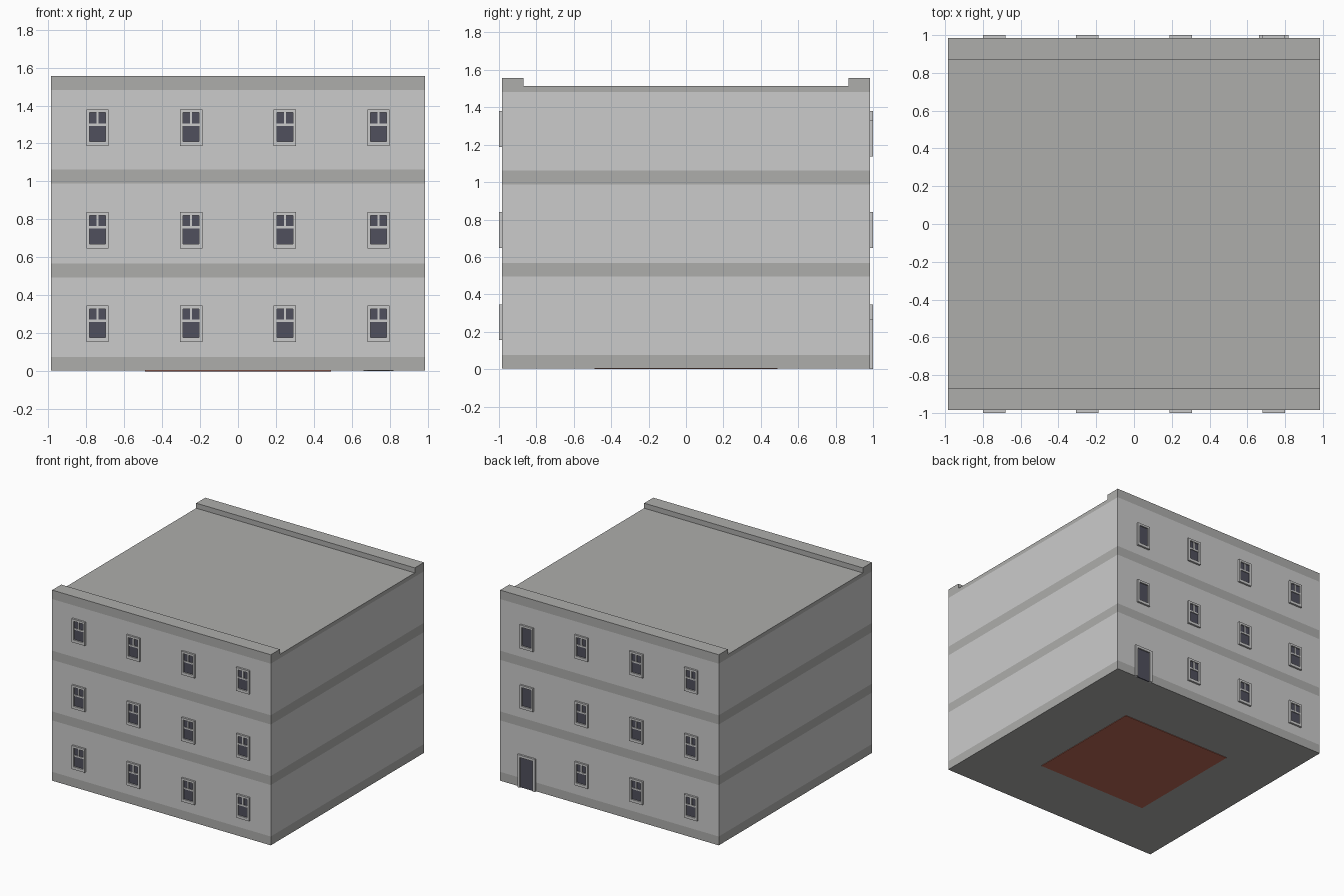
import bpy, bmesh

if "Cube" in bpy.data.objects:
    bpy.data.objects.remove(bpy.data.objects["Cube"])

H = 0.985            # half width of the block
FACE = 1.0           # outer plane of the window trim


def material(name, rgb):
    m = bpy.data.materials.new(name)
    m.diffuse_color = (*rgb, 1)
    m.use_nodes = True
    m.node_tree.nodes["Principled BSDF"].inputs["Base Color"].default_value = m.diffuse_color
    return m


WALL = material("wall_grey", (0.72, 0.72, 0.75))
BAND = material("band_grey", (0.42, 0.42, 0.41))
TRIM = material("trim_grey", (0.72, 0.72, 0.74))
GLASS = material("dark_glass", (0.08, 0.08, 0.11))
RED = material("brick_red", (0.50, 0.14, 0.09))


def finish(name, bm, *mats):
    bmesh.ops.recalc_face_normals(bm, faces=bm.faces[:])
    me = bpy.data.meshes.new(name)
    bm.to_mesh(me)
    bm.free()
    ob = bpy.data.objects.new(name, me)
    bpy.context.collection.objects.link(ob)
    for m in mats:
        me.materials.append(m)
    return ob


def add_box(bm, x0, x1, y0, y1, z0, z1, mat=0):
    r = bmesh.ops.create_cube(bm, size=1)
    for v in r["verts"]:
        v.co = ((x0 + x1) / 2 + v.co.x * (x1 - x0),
                (y0 + y1) / 2 + v.co.y * (y1 - y0),
                (z0 + z1) / 2 + v.co.z * (z1 - z0))
    for f in {f for v in r["verts"] for f in v.link_faces}:
        f.material_index = mat


# Outer walls: stacked rings alternating floor band and plain wall
bm = bmesh.new()
levels = [0.004, 0.076, 0.495, 0.568, 0.988, 1.063, 1.483]
rings = [[bm.verts.new((x * H, y * H, z)) for x, y in ((-1, -1), (1, -1), (1, 1), (-1, 1))]
         for z in levels]
for i, (a, b) in enumerate(zip(rings, rings[1:])):
    for k in range(4):
        f = bm.faces.new((a[k], a[(k + 1) % 4], b[(k + 1) % 4], b[k]))
        f.material_index = 1 if i % 2 else 0
bm.faces.new(rings[0][::-1])
finish("storey_walls", bm, BAND, WALL)

# Roof slab with front and back parapets, as an extruded profile
bm = bmesh.new()
P, R, T = 0.868, 1.515, 1.556
profile = [(-H, 1.483), (H, 1.483), (H, T), (P, T), (P, R), (-P, R), (-P, T), (-H, T)]
face = bm.faces.new([bm.verts.new((-H, y, z)) for y, z in profile])
ext = bmesh.ops.extrude_face_region(bm, geom=[face])
bmesh.ops.translate(bm, vec=(2 * H, 0, 0),
                    verts=[g for g in ext["geom"] if isinstance(g, bmesh.types.BMVert)])
if not face.is_valid or len(bm.faces) < 10:
    bm.faces.new([v for v in bm.verts if v.co.x < 0])
finish("roof_with_parapets", bm, BAND)

# Red panel under the base
bm = bmesh.new()
add_box(bm, -0.49, 0.49, -0.49, 0.49, 0, 0.004)
finish("underside_panel", bm, RED)


def opening(name, side, x, z0, z1, half_w, rim, sill, bars):
    """Trim frame with recessed glass and, optionally, sash bars."""
    bm = bmesh.new()

    def bar(xa, xb, za, zb, depth, mat=0):
        ya, yb = sorted((side * (H - 0.005), side * depth))
        add_box(bm, x + xa, x + xb, ya, yb, za, zb, mat)

    w = half_w - rim
    bar(-half_w, -w, z0, z1, FACE)
    bar(w, half_w, z0, z1, FACE)
    bar(-w, w, z1 - rim, z1, FACE)
    if sill:
        bar(-w, w, z0, z0 + sill, FACE)
    bar(-w, w, z0 + sill, z1 - rim, 0.990, 1)
    if bars:
        split = z0 + 0.111
        bar(-w, w, split - 0.006, split + 0.006, 0.996)
        bar(-0.006, 0.006, split + 0.006, z1 - rim, 0.996)
    finish(name, bm, TRIM, GLASS)


# Windows on front and back; the back stair column has plain panes and a door
columns = (-0.74, -0.247, 0.247, 0.74)
for side, label in ((-1, "front"), (1, "back")):
    for floor, z in enumerate((0.155, 0.648, 1.188)):
        for c, x in enumerate(columns):
            stair = side == 1 and c == 3
            if stair and floor == 0:
                opening("back_door", side, x, 0.002, 0.268, 0.079, 0.02, 0, False)
                continue
            drop = 0.05 if stair and floor == 2 else 0
            opening(f"{label}_window_{floor}_{c}", side, x, z - drop, z - drop + 0.191,
                    0.059, 0.017, 0.022, not stair)
